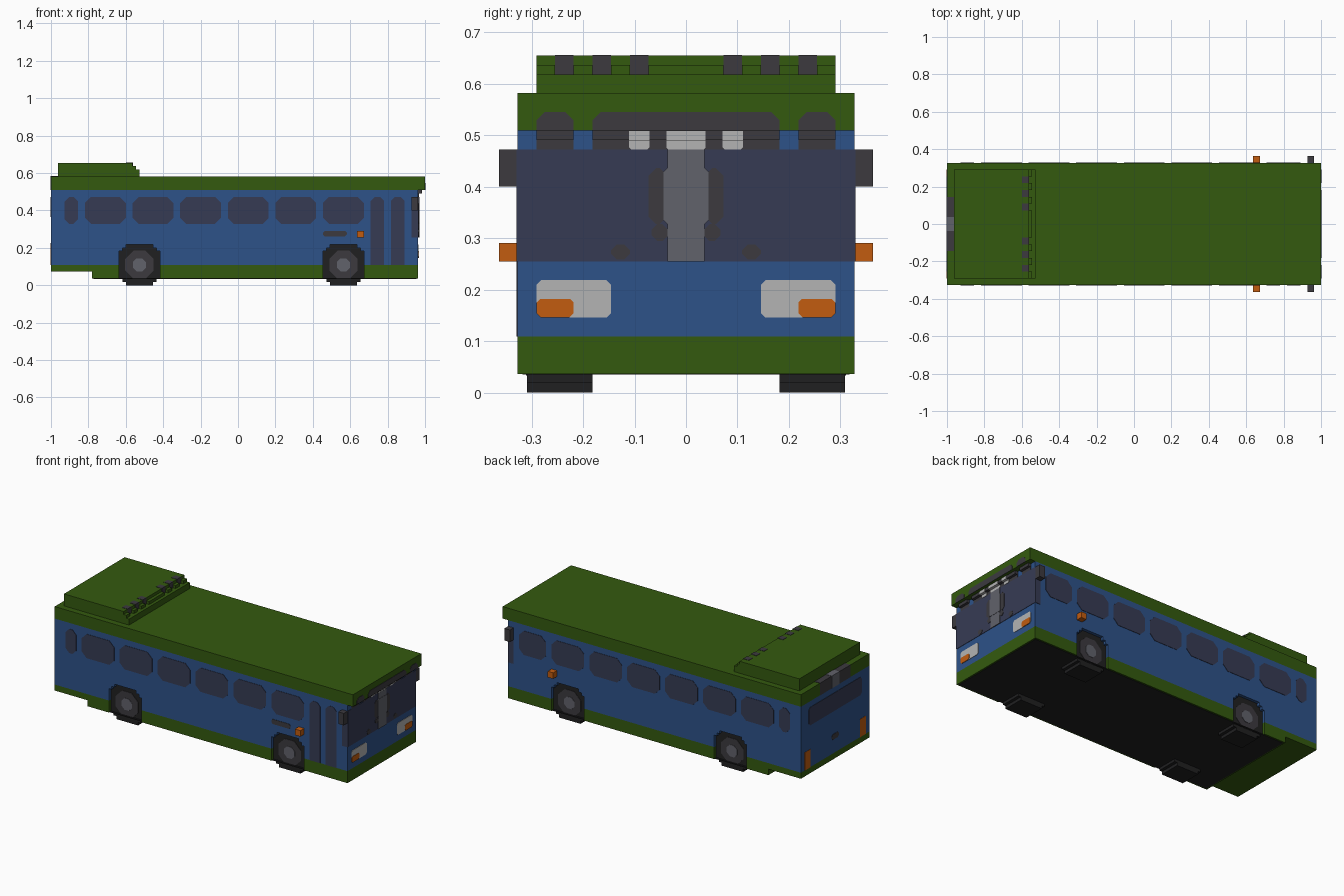
import bpy, bmesh, math

U = 2 / 110  # one grid cell; all sizes below are in cells

if "Cube" in bpy.data.objects:
    bpy.data.objects.remove(bpy.data.objects["Cube"])


def material(name, rgb):
    lin = [((c / 255 + 0.055) / 1.055) ** 2.4 for c in rgb] + [1.0]
    m = bpy.data.materials.new(name)
    m.use_nodes = True
    m.diffuse_color = lin
    bsdf = next(n for n in m.node_tree.nodes if n.type == 'BSDF_PRINCIPLED')
    bsdf.inputs["Base Color"].default_value = lin
    return m


GREEN = material("green", (52, 90, 15))
BLUE = material("blue", (45, 82, 137))
GLASS = material("navy glass", (54, 59, 84))
DARK = material("dark grey", (60, 58, 63))
GREY = material("mid grey", (97, 98, 107))
LIGHT = material("light grey", (180, 180, 180))
ORANGE = material("orange", (194, 92, 16))
BLACK = material("black", (32, 32, 33))


def prism(name, pts, axis, a, b, mat):
    """Extrude a profile of (horizontal, z) points along x or y from a to b."""
    def place(h, z, d):
        return (d * U, h * U, z * U) if axis == 'x' else (h * U, d * U, z * U)
    bm = bmesh.new()
    ends = [[bm.verts.new(place(h, z, d)) for h, z in pts] for d in (a, b)]
    bm.faces.new(ends[0])
    bm.faces.new(ends[1])
    n = len(pts)
    for i in range(n):
        j = (i + 1) % n
        bm.faces.new((ends[0][i], ends[0][j], ends[1][j], ends[1][i]))
    bmesh.ops.recalc_face_normals(bm, faces=bm.faces)
    me = bpy.data.meshes.new(name)
    bm.to_mesh(me)
    bm.free()
    me.materials.append(mat)
    ob = bpy.data.objects.new(name, me)
    bpy.context.collection.objects.link(ob)
    return ob


def box(name, x, y, z, mat):
    pts = [(x[0], z[0]), (x[1], z[0]), (x[1], z[1]), (x[0], z[1])]
    return prism(name, pts, 'y', y[0], y[1], mat)


SIDES = {'right': ('y', -18, -1), 'left': ('y', 18, 1),
         'front': ('x', 53, 1), 'rear': ('x', -55, -1), 'brow': ('x', 55, 1)}


def plate(name, side, h, z, mat, bottom=0, top=0, lift=0.12):
    """Thin plate on one side of the body, with cut-off corners."""
    axis, at, sign = SIDES[side]
    (h0, h1), (z0, z1) = sorted(h), z
    pts = [(h0 + bottom, z0), (h1 - bottom, z0)]
    if bottom:
        pts.append((h1, z0 + bottom))
    else:
        pts[-1] = (h1, z0)
    pts += [(h1, z1 - top), (h1 - top, z1)] if top else [(h1, z1)]
    pts += [(h0 + top, z1), (h0, z1 - top)] if top else [(h0, z1)]
    if bottom:
        pts.append((h0, z0 + bottom))
    return prism(name, pts, axis, at - 0.1 * sign, at + lift * sign, mat)


# Body shell
body = box("body", (-55, 53), (-18, 18), (6, 28), BLUE)
skirt = box("skirt", (-43, 53), (-18, 18), (2, 6), GREEN)
box("rear_skirt", (-55, -43), (-18, 18), (4, 6), GREEN)
box("roof", (-55, 55), (-18, 18), (28, 32), GREEN)
box("floor", (-42.5, 52.5), (-17.5, 17.5), (1.9, 2.2), BLACK)

# Wheels set into stepped arches
QUARTER = [(4, 6), (4, 5), (5, 5), (5, 4), (6, 4)]
STEPPED = (QUARTER + [(x, -z) for x, z in reversed(QUARTER)]
           + [(-x, -z) for x, z in QUARTER]
           + [(-x, z) for x, z in reversed(QUARTER)])


def octagon(cx, r):
    angles = [math.pi / 8 + i * math.pi / 4 for i in range(8)]
    return [(cx + r * math.cos(t), 6 + r * math.sin(t)) for t in angles]


for axle, cx in (("rear", -29), ("front", 31)):
    shape = [(cx + x, 6 + z) for x, z in STEPPED]
    for side, s in (("right", -1), ("left", 1)):
        cutter = prism("arch_cutter", shape, 'y', 12 * s, 19 * s, BLACK)
        cutter.hide_render = True
        for target in (body, skirt):
            mod = target.modifiers.new("arch", 'BOOLEAN')
            mod.operation = 'DIFFERENCE'
            mod.solver = 'EXACT'
            mod.object = cutter
            bpy.context.view_layer.objects.active = target
            bpy.ops.object.modifier_apply(modifier=mod.name)
        bpy.data.objects.remove(cutter)
        name = f"{axle}_{side}"
        prism(name + "_tyre", shape, 'y', 10 * s, 17 * s, BLACK)
        prism(name + "_rim", octagon(cx, 4.5), 'y', 16.8 * s, 17.12 * s, DARK)
        prism(name + "_hub", octagon(cx, 2.1), 'y', 16.8 * s, 17.24 * s, GREY)

# Side windows, corner glass, mirrors and indicators
for side, s in (("right", -1), ("left", 1)):
    plate(side + "_small_window", side, (-51, -47), (18, 26), GLASS, 1.4, 1.4)
    for i in range(6):
        x = -45 + 14 * i
        plate(f"{side}_window_{i + 1}", side, (x, x + 12), (18, 26), GLASS, 1.8, 1.8)
    plate(side + "_corner_glass", side, (51, 53), (14, 26), GLASS)
    box(side + "_mirror", (51, 53), (18 * s, 20 * s), (22, 26), DARK)
    box(side + "_indicator", (35, 37), (18 * s, 20 * s), (14, 16), ORANGE)
plate("left_front_window", "left", (39, 49), (18, 26), GLASS, 1.8, 1.8)
for i, x in enumerate((39, 45)):
    plate(f"door_panel_{i + 1}", "right", (x, x + 4), (6, 26), GLASS, 0, 1.2)
plate("door_sign", "right", (25, 32), (14.4, 16), DARK, 0.5, 0.5)

# Windscreen with its centre post and wipers
plate("windscreen", "front", (-18, 18), (14, 26), GLASS)
plate("centre_post", "front", (-2, 2), (14, 26), GREY, lift=0.3)
plate("centre_post_wide", "front", (-2.4, 2.4), (18, 24), GREY, 0.4, 0.4, 0.36)
for s in (-1, 1):
    plate("wiper_arm", "front", (2 * s, 4 * s), (18, 24), DARK, 0.8, 0.8, 0.22)
    plate("wiper_joint", "front", (1.9 * s, 3.7 * s), (16.2, 18), DARK, 0.6, 0.6, 0.24)
    plate("wiper_foot", "front", (6 * s, 8 * s), (14.2, 15.8), DARK, 0.6, 0.6, 0.22)
    # Headlights with an indicator in the lower outer corner
    plate("headlight", "front", (8 * s, 16 * s), (8, 12), LIGHT, 0.5, 0.5)
    plate("headlight_indicator", "front", (12 * s, 16 * s), (8, 10), ORANGE, 0.5, 0.4, 0.24)

# Destination sign under and on the roof brow
for name, y in (("right_sign", (-16, -12)), ("sign", (-10, 10)), ("left_sign", (12, 16))):
    plate(name + "_face", "front", y, (26, 28), DARK)
    box(name + "_ledge", (53, 54), y, (27, 28), DARK)
    plate(name + "_brow", "brow", y, (28, 30), DARK, 0, 0.9)
for name, y in (("right", (-6, -4)), ("centre", (-2, 2)), ("left", (4, 6))):
    y = (y[0] - 0.1, y[1] + 0.1)
    plate(name + "_sign_light", "front", y, (26, 27.1), LIGHT, 0.2, 0, 0.24)
    box(name + "_sign_lamp", (53, 54.15), y, (26.95, 27.98), LIGHT)

# Rear window, lamps, handle and top panel
plate("rear_window", "rear", (-14, 14), (20, 26), GLASS, 0.8, 0.8)
for s in (-1, 1):
    plate("rear_lamp", "rear", (13 * s, 16 * s), (6, 12), ORANGE)
plate("rear_handle", "rear", (-2, 2), (10.6, 12.4), DARK, 0.7, 0.7)
box("rear_sign", (-55.1, -53), (-8, 8), (28, 32.1), DARK)
box("rear_sign_centre", (-55.2, -53), (-2, 2), (28.02, 32.2), GREY)

# Stepped roof unit with vent slots
box("roof_unit", (-53, -31), (-16, 16), (32, 36), GREEN)
box("roof_unit_step", (-31, -29), (-16, 16), (32, 34), GREEN)
slots = [(-14, -12), (-10, -8), (-6, -4), (4, 6), (8, 10), (12, 14)]
start = -16
for i, (y0, y1) in enumerate(slots):
    box(f"vent_rib_{i + 1}", (-31, -30), (start, y0), (34, 35), GREEN)
    box(f"vent_{i + 1}", (-33, -30.9), (y0, y1), (34, 36.1), DARK)
    start = y1
box("vent_rib_7", (-31, -30), (start, 16), (34, 35), GREEN)
